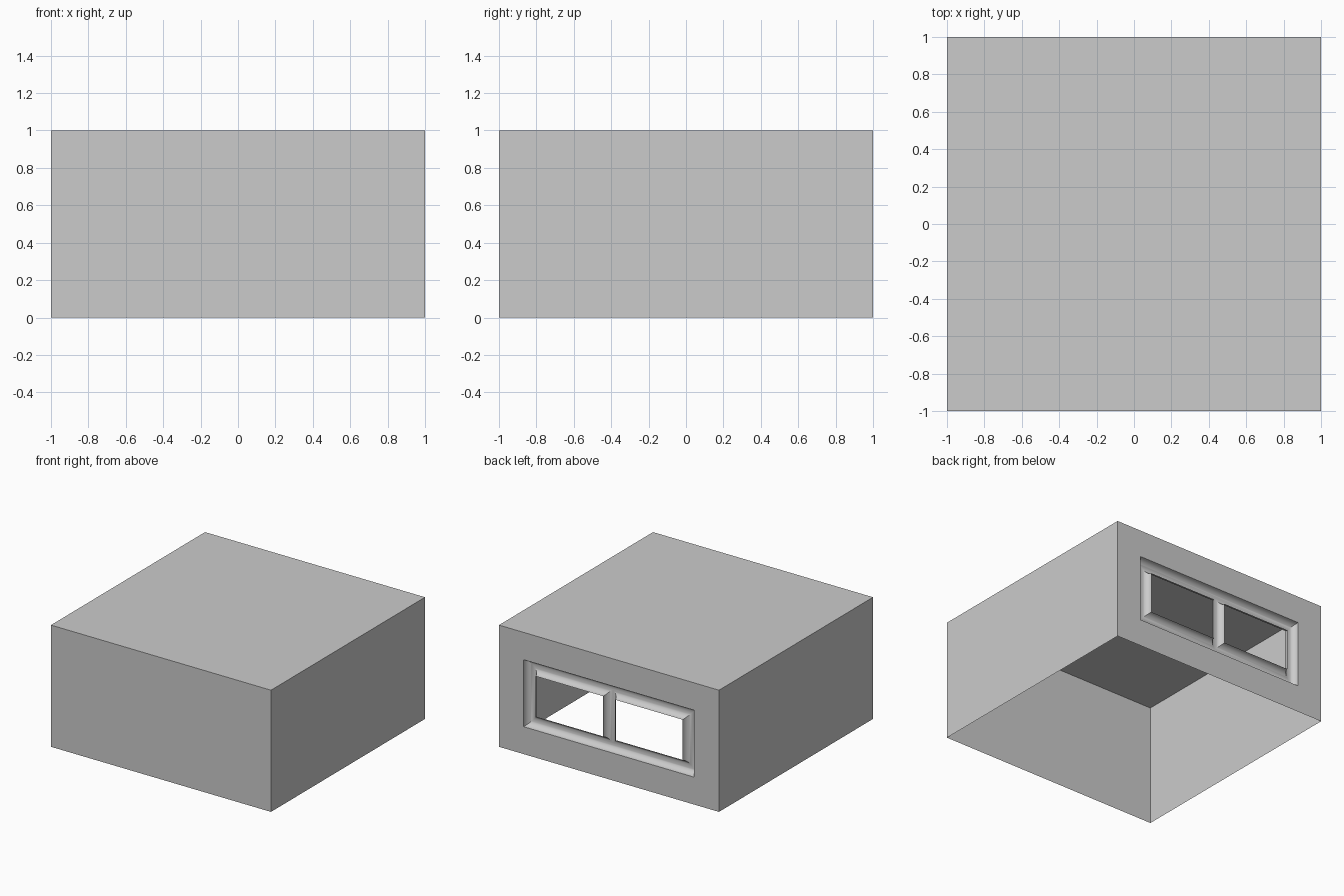
import bpy, bmesh, math

cube = bpy.data.objects.get("Cube")
if cube:
    bpy.data.objects.remove(cube, do_unlink=True)

# One flat grey for the whole model
grey = bpy.data.materials.new("light_grey")
grey.use_nodes = True
colour = (0.6, 0.6, 0.6, 1)
grey.diffuse_color = colour
grey.node_tree.nodes["Principled BSDF"].inputs["Base Color"].default_value = colour

R = 0.053                  # radius of the window moulding
HOLE_W, HOLE_H = 0.775, 0.275
MID_Z = 0.5
STEPS = 10


def finish(bm, name, smooth=False):
    bmesh.ops.remove_doubles(bm, verts=bm.verts, dist=0.0001)
    mesh = bpy.data.meshes.new(name)
    bm.to_mesh(mesh)
    bm.free()
    mesh.materials.append(grey)
    obj = bpy.data.objects.new(name, mesh)
    bpy.context.collection.objects.link(obj)
    if smooth:
        bpy.ops.object.select_all(action="DESELECT")
        bpy.context.view_layer.objects.active = obj
        obj.select_set(True)
        bpy.ops.object.shade_smooth_by_angle(angle=math.radians(30))
    return obj


def rings(bm, cx, loops):
    """Bridge rectangles (half width, half height, y), listed from outside in."""
    rows = []
    for w, h, y in loops:
        corners = ((-w, -h), (w, -h), (w, h), (-w, h))
        rows.append([bm.verts.new((cx + x, y, MID_Z + z)) for x, z in corners])
    for a, b in zip(rows, rows[1:]):
        for i in range(4):
            j = (i + 1) % 4
            bm.faces.new((a[i], b[i], b[j], a[j]))


# Box shell: thin walls and roof, open underneath, window hole in the back
bm = bmesh.new()
bmesh.ops.create_cube(bm, size=2)
for v in bm.verts:
    v.co.z = (v.co.z + 1) / 2
bm.normal_update()
gone = [f for f in bm.faces if f.normal.z < -0.5 or f.normal.y > 0.5]
bmesh.ops.delete(bm, geom=gone, context="FACES")
rings(bm, 0, [(1, 0.5, 1), (HOLE_W, HOLE_H, 1)])
finish(bm, "box_shell")

# Window frame: a hollow half-round channel around and between two panes
arc = [math.pi / 2 * i / STEPS for i in range(STEPS + 1)]
mid_w, mid_h = HOLE_W - R, HOLE_H - R
bm = bmesh.new()
rings(bm, 0, [(mid_w + R * math.cos(a), mid_h + R * math.cos(a), 1 - R * math.sin(a))
              for a in arc])
for side in (-1, 1):
    rings(bm, side * mid_w / 2,
          [(mid_w / 2 - R * math.cos(a), mid_h - R * math.cos(a), 1 - R * math.sin(a))
           for a in reversed(arc)])
finish(bm, "window_frame", smooth=True)
